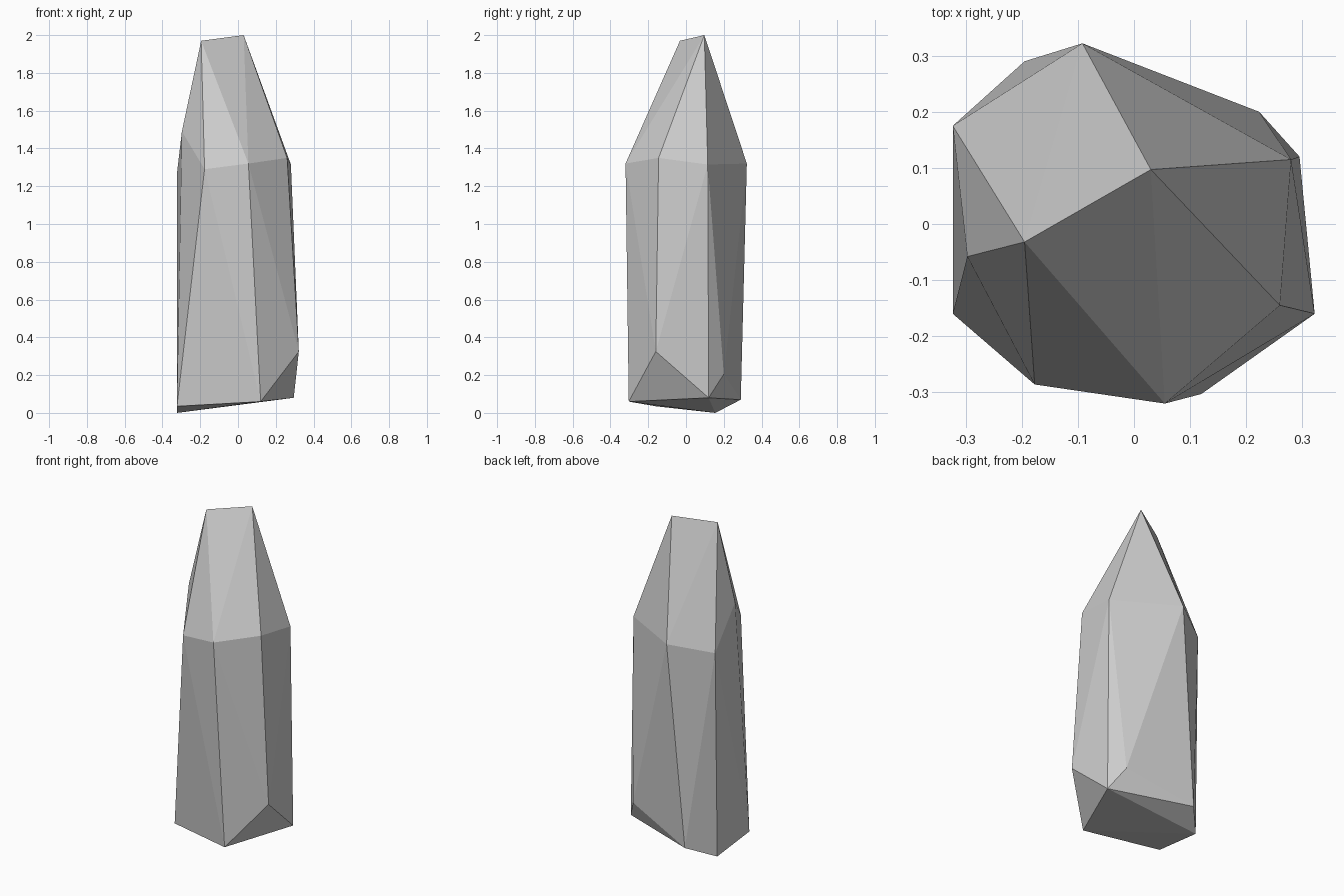
import bpy, bmesh

# Ridge at the tip, the shoulder ring and the cut base ring
tip = [(0.03, 0.097, 2.0), (-0.195, -0.032, 1.97)]
shoulder = [(-0.177, -0.286, 1.29), (0.055, -0.32, 1.32), (0.26, -0.145, 1.35),
            (0.28, 0.115, 1.315), (-0.092, 0.322, 1.32), (-0.323, 0.175, 1.27),
            (-0.297, -0.058, 1.49)]
base = [(-0.323, -0.16, 0.035), (0.12, -0.303, 0.06), (0.322, -0.16, 0.325),
        (0.295, 0.12, 0.08), (0.223, 0.2, 0.205), (-0.195, 0.29, 0.07),
        (-0.323, 0.155, 0.0)]

# The crystal is the convex skin over the three rings
bm = bmesh.new()
for co in tip + shoulder + base:
    bm.verts.new(co)
bmesh.ops.convex_hull(bm, input=bm.verts)
bmesh.ops.recalc_face_normals(bm, faces=bm.faces)

mesh = bpy.data.meshes.new("crystal_shard")
bm.to_mesh(mesh)
bm.free()
crystal = bpy.data.objects.new("crystal_shard", mesh)
bpy.context.collection.objects.link(crystal)
